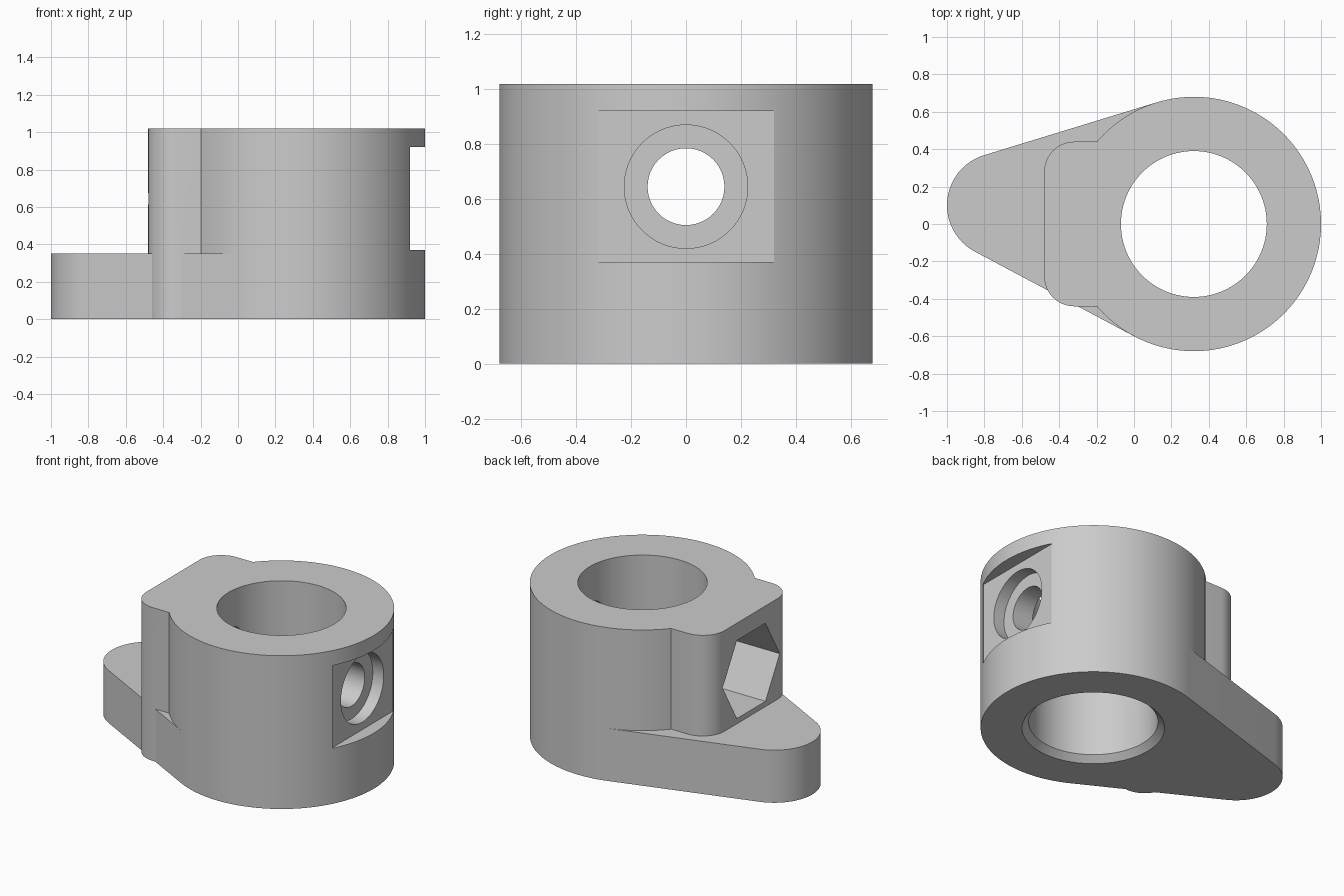
import bpy, bmesh
from math import cos, sin, pi, radians, atan2, asin, hypot

cube = bpy.data.objects.get("Cube")
if cube:
    bpy.data.objects.remove(cube, do_unlink=True)

HEIGHT = 1.02
LEVER_HEIGHT = 0.35
HUB_X, HUB_R, BORE_R = 0.32, 0.68, 0.39
TIP_X, TIP_Y, TIP_R = -0.72, 0.1, 0.28
BOLT_Z = 0.645

grey = bpy.data.materials.new("light grey")
grey.use_nodes = True
colour = (0.6, 0.6, 0.6, 1)
grey.diffuse_color = colour
grey.node_tree.nodes["Principled BSDF"].inputs["Base Color"].default_value = colour


def arc(cx, cy, r, start, end, steps):
    """Points along an arc, both ends included."""
    angles = [start + (end - start) * i / steps for i in range(steps + 1)]
    return [(cx + r * cos(a), cy + r * sin(a)) for a in angles]


def loft(name, rings):
    """Closed solid through a stack of matching rings."""
    bm = bmesh.new()
    loops = [[bm.verts.new(p) for p in ring] for ring in rings]
    bm.faces.new(loops[0])
    bm.faces.new(loops[-1])
    n = len(loops[0])
    for a, b in zip(loops, loops[1:]):
        for i in range(n):
            j = (i + 1) % n
            bm.faces.new((a[i], a[j], b[j], b[i]))
    bmesh.ops.recalc_face_normals(bm, faces=bm.faces)
    mesh = bpy.data.meshes.new(name)
    bm.to_mesh(mesh)
    bm.free()
    mesh.materials.append(grey)
    obj = bpy.data.objects.new(name, mesh)
    bpy.context.collection.objects.link(obj)
    return obj


def upright(name, outline, z0, z1):
    return loft(name, [[(x, y, z) for x, y in outline] for z in (z0, z1)])


def crosswise(name, r, sides, x0, x1):
    """Prism along x at bolt height, with a corner pointing to +y."""
    ring = arc(0, BOLT_Z, r, 0, 2 * pi, sides)[:-1]
    return loft(name, [[(x, y, z) for y, z in ring] for x in (x0, x1)])


def combine(target, tool, operation):
    mod = target.modifiers.new(tool.name, 'BOOLEAN')
    mod.operation, mod.solver, mod.object = operation, 'EXACT', tool
    bpy.context.view_layer.objects.active = target
    bpy.ops.object.modifier_apply(modifier=mod.name)
    bpy.data.objects.remove(tool, do_unlink=True)


# Round hub
body = upright("clamp_body", arc(HUB_X, 0, HUB_R, 0, 2 * pi, 96)[:-1], 0, HEIGHT)

# Square boss with two rounded corners
boss_r = 0.16
boss_outline = ([(0.1, 0.44)]
                + arc(-0.48 + boss_r, 0.44 - boss_r, boss_r, pi / 2, pi, 12)
                + arc(-0.48 + boss_r, boss_r - 0.44, boss_r, pi, 1.5 * pi, 12)
                + [(0.1, -0.44)])
combine(body, upright("boss", boss_outline, 0, HEIGHT), 'UNION')

# Low lever, tangent to the hub and to its rounded tip
axis = atan2(-TIP_Y, HUB_X - TIP_X)
spread = pi / 2 + asin((HUB_R - TIP_R) / hypot(HUB_X - TIP_X, TIP_Y))
upper, lower = axis + spread, axis + 2 * pi - spread
hub_edge = [(HUB_X + HUB_R * cos(a), HUB_R * sin(a)) for a in (lower, upper)]
lever_outline = (arc(TIP_X, TIP_Y, TIP_R, upper, lower, 32)
                 + [hub_edge[0], (HUB_X, 0), hub_edge[1]])
combine(body, upright("lever", lever_outline, 0, LEVER_HEIGHT), 'UNION')

# Main bore, chamfered at the bottom
bore_rings = []
for r, z in ((BORE_R + 0.08, -0.04), (BORE_R, 0.04), (BORE_R, HEIGHT + 0.1)):
    bore_rings.append([(x, y, z) for x, y in arc(HUB_X, 0, r, 0, 2 * pi, 96)[:-1]])
combine(body, loft("bore", bore_rings), 'DIFFERENCE')

# Flat seat for the bolt head
seat = [(0.915, -0.32), (1.2, -0.32), (1.2, 0.32), (0.915, 0.32)]
combine(body, upright("seat", seat, 0.37, 0.92), 'DIFFERENCE')

# Bolt hole, counterbore and hexagonal nut pocket
combine(body, crosswise("bolt_hole", 0.14, 48, -0.7, 1.2), 'DIFFERENCE')
combine(body, crosswise("counterbore", 0.225, 64, 0.835, 1.2), 'DIFFERENCE')
combine(body, crosswise("nut_pocket", 0.3, 6, -0.7, -0.15), 'DIFFERENCE')

# Smooth curves, sharp corners
bpy.ops.object.select_all(action='DESELECT')
body.select_set(True)
bpy.context.view_layer.objects.active = body
bpy.ops.object.shade_smooth_by_angle(angle=radians(25))
